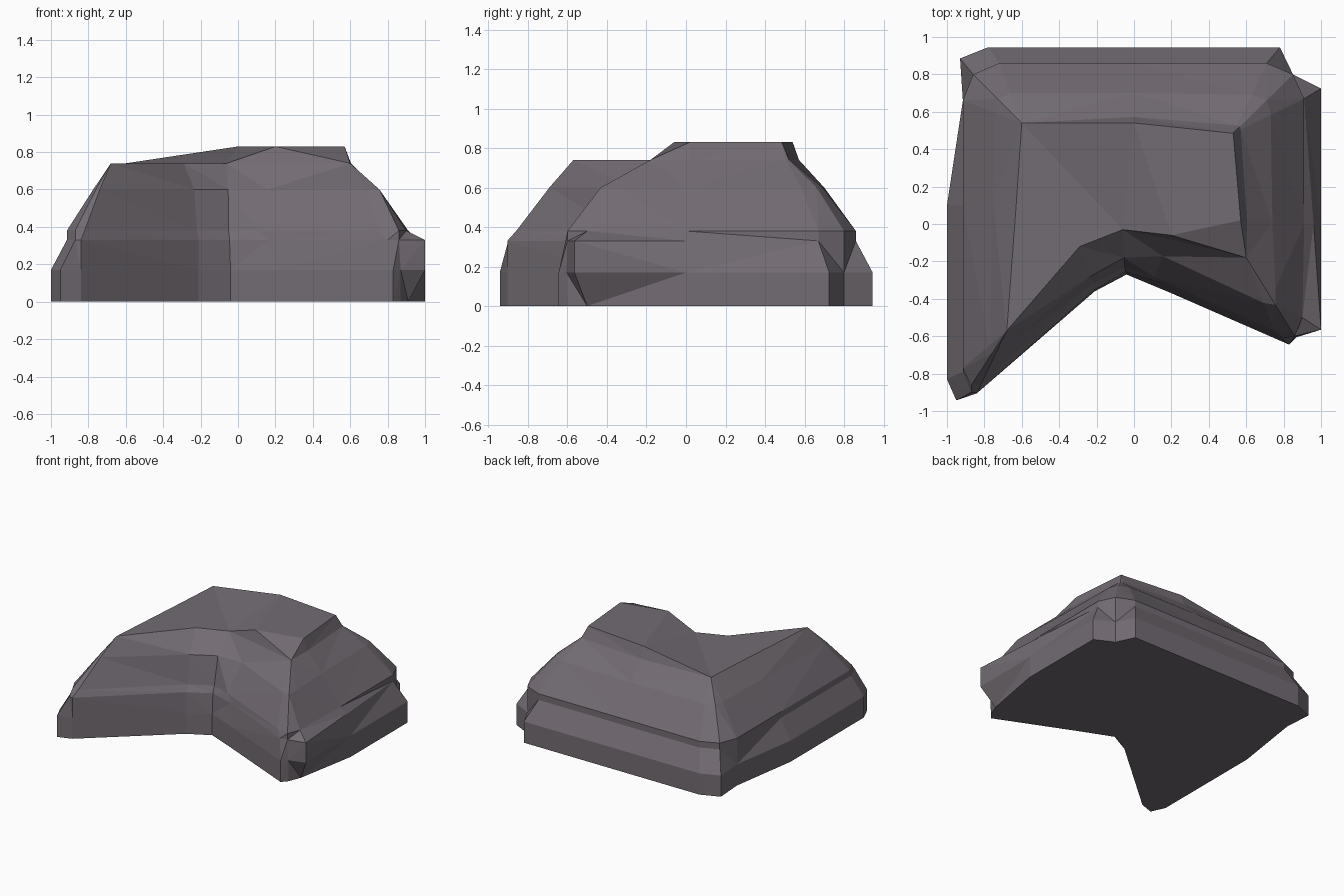
import bpy, bmesh

if "Cube" in bpy.data.objects:
    bpy.data.objects.remove(bpy.data.objects["Cube"])

# Plan outlines, 18 matching columns anticlockwise from the front-left tip
foot = [(-1, -.83), (-.95, -.943), (-.84, -.905), (-.21, -.36), (-.04, -.27), (.20, -.37),
        (.83, -.645), (.87, -.60), (.91, -.50), (1, 0), (1, .725), (.85, .80),
        (.78, .945), (0, .945), (-.78, .945), (-.93, .885), (-.915, .66), (-1, .10)]
shoulder = [(-.915, -.77), (-.87, -.86), (-.82, -.86), (-.22, -.32), (-.05, -.23), (.11, -.285),
            (.75, -.57), (.86, -.60), (.90, -.50), (.91, 0), (.91, .67), (.85, .80),
            (.71, .86), (0, .86), (-.72, .86), (-.86, .80), (-.915, .66), (-.915, .10)]
# Crown corners, shared by several columns where the ridges converge
crown = [(-.68, -.57, .74), (-.29, -.12, .74), (-.06, -.03, .74), (.20, -.06, .83),
         (.60, -.18, .74), (.57, .02, .83), (.53, .485, .83), (0, .54, .83),
         (-.60, .54, .74), (-.63, .10, .74)]
crown_of = [0, 0, 0, 1, 2, 3, 4, 4, 4, 5, 6, 6, 6, 7, 8, 8, 8, 9]
# How far each column of the slope stays out towards the shoulder
bulge = [.4, .42, .42, .8, .75, .5, .62, .6, .52, .5, .53, .56, .55, .5, .5, .5, .45, .43]


def level(outline, z, moved={}):
    return [(*moved.get(i, p), z) for i, p in enumerate(outline)]


def blend(a, b, t):
    return [p + (q - p) * t for p, q in zip(a, b)]


# Horizontal levels: foot, plinth, ledge, shoulder, slope, rim, crown
top = [crown[i] for i in crown_of]
slope = [(*blend(t[:2], s, b), .60) for s, t, b in zip(shoulder, top, bulge)]
rim = [(*blend(t[:2], s[:2], .2), .74) if t[2] > .8 else t for s, t in zip(slope, top)]
levels = [level(foot, 0),
          level(foot, .17, {7: (.87, -.605), 8: (1, -.565)}),
          level(shoulder, .33, {0: (-.915, -.79), 1: (-.87, -.90), 2: (-.84, -.905),
                                3: (-.21, -.35), 4: (-.045, -.255), 5: (.16, -.32),
                                6: (.80, -.61), 8: (1, -.565), 9: (.96, 0)}),
          level(shoulder, .38), slope, rim, top]

bm = bmesh.new()
rings = [[bm.verts.new(p) for p in ring] for ring in levels]
n = len(foot)
for low, high in zip(rings, rings[1:]):
    for i in range(n):
        j = (i + 1) % n
        bm.faces.new((low[i], low[j], high[j], high[i]))
bm.faces.new(rings[0][::-1])

# Faceted crown over the bent plan
caps = [(0, 1, 8, 9), (1, 2, 8), (2, 7, 8), (2, 3, 7), (3, 5, 6, 7), (3, 4, 5)]
for cap in caps:
    bm.faces.new([rings[-1][crown_of.index(i)] for i in cap])

bmesh.ops.remove_doubles(bm, verts=bm.verts, dist=.002)
bmesh.ops.triangulate(bm, faces=bm.faces[:])
bmesh.ops.recalc_face_normals(bm, faces=bm.faces[:])
mesh = bpy.data.meshes.new("bent_rock")
bm.to_mesh(mesh)
bm.free()

rock = bpy.data.objects.new("bent_rock", mesh)
bpy.context.collection.objects.link(rock)
stone = bpy.data.materials.new("stone")
stone.diffuse_color = (.17, .15, .17, 1)
stone.use_nodes = True
stone.node_tree.nodes["Principled BSDF"].inputs["Base Color"].default_value = stone.diffuse_color
mesh.materials.append(stone)
